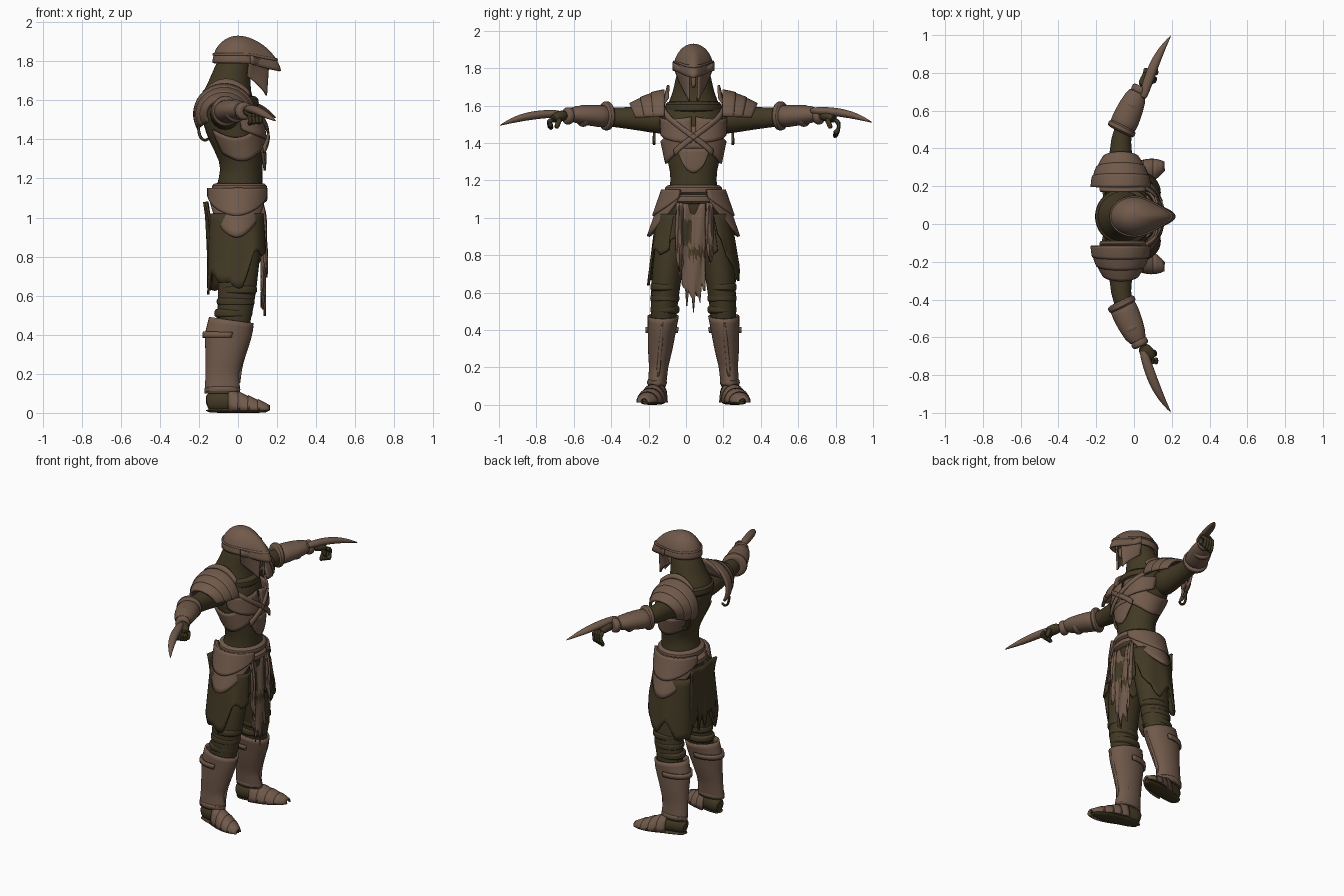
import bpy, bmesh
from math import sin, cos, pi, radians
from mathutils import Vector

if "Cube" in bpy.data.objects:
    bpy.data.objects.remove(bpy.data.objects["Cube"])


def material(name, rgb):
    m = bpy.data.materials.new(name)
    m.use_nodes = True
    col = (*rgb, 1)
    m.diffuse_color = col
    bsdf = m.node_tree.nodes["Principled BSDF"]
    bsdf.inputs["Base Color"].default_value = col
    bsdf.inputs["Roughness"].default_value = 0.8
    return m


ARMOUR = material("armour brown", (0.165, 0.102, 0.07))
CLOTH = material("cloth dark olive", (0.055, 0.041, 0.018))
MID = 0.04  # body symmetry plane in y
FORWARD, UPWARD = (1, 0, 0), (0, 0, 1)


def finish(name, bm, mat, subdivide=0, thick=0):
    bmesh.ops.remove_doubles(bm, verts=bm.verts, dist=0.0004)
    bmesh.ops.recalc_face_normals(bm, faces=bm.faces)
    me = bpy.data.meshes.new(name)
    bm.to_mesh(me)
    bm.free()
    ob = bpy.data.objects.new(name, me)
    bpy.context.collection.objects.link(ob)
    me.materials.append(mat)
    if thick:
        mod = ob.modifiers.new("thickness", 'SOLIDIFY')
        mod.thickness, mod.offset = thick, 0
    if subdivide:
        mod = ob.modifiers.new("smooth", 'SUBSURF')
        mod.levels = mod.render_levels = subdivide
    bpy.ops.object.select_all(action='DESELECT')
    ob.select_set(True)
    bpy.context.view_layer.objects.active = ob
    bpy.ops.object.shade_smooth_by_angle(angle=radians(40))
    return ob


def loft(name, mat, stations, up=FORWARD, n=16):
    """Skin elliptical sections (x, y, z, radius along up, radius across)."""
    bm = bmesh.new()
    pts = [Vector(s[:3]) for s in stations]
    last = len(pts) - 1
    rings = []
    for i, (p, s) in enumerate(zip(pts, stations)):
        t = (pts[min(i + 1, last)] - pts[max(i - 1, 0)]).normalized()
        u = Vector(up)
        u = (u - t * u.dot(t)).normalized()
        w = t.cross(u)
        angles = [2 * pi * k / n for k in range(n)]
        rings.append([bm.verts.new(p + u * s[3] * cos(a) + w * s[4] * sin(a)) for a in angles])
    for r, q in zip(rings, rings[1:]):
        for k in range(n):
            m = (k + 1) % n
            bm.faces.new((r[k], r[m], q[m], q[k]))
    bm.faces.new(rings[0])
    bm.faces.new(rings[-1])
    return finish(name, bm, mat, subdivide=1)


def ring(name, mat, centre, axis, along, across, half):
    """Rounded band around the axis."""
    centre, axis = Vector(centre), Vector(axis).normalized()
    rows = []
    for step, size in ((-1, 0.85), (-0.5, 1), (0.5, 1), (1, 0.85)):
        rows.append((*(centre + axis * half * step), along * size, across * size))
    return loft(name, mat, rows, n=20)


def plate(name, mat, f, nu, nv, thick=0.012):
    """Thin sheet through the surface f(u, v)."""
    bm = bmesh.new()
    g = [[bm.verts.new(f(i / nu, j / nv)) for j in range(nv + 1)] for i in range(nu + 1)]
    for i in range(nu):
        for j in range(nv):
            bm.faces.new((g[i][j], g[i + 1][j], g[i + 1][j + 1], g[i][j + 1]))
    return finish(name, bm, mat, thick=thick)


def tube(name, mat, pts, r):
    return loft(name, mat, [(*p, r, r) for p in pts], up=(0.3, 0.2, 0.9), n=8)


def at(table, z):
    """Interpolate rows (z, centre x, radius x, radius y)."""
    for p, q in zip(table, table[1:]):
        if z <= q[0]:
            break
    k = max(0, min(1, (z - p[0]) / (q[0] - p[0])))
    return [a + (b - a) * k for a, b in zip(p, q)][1:]


def wrap(a, z, off):
    """Point on the torso surface at an angle, pushed outwards."""
    c, rx, ry = at(TORSO, z)
    return (c + (rx + off) * cos(a), MID + (ry + off) * sin(a), z)


def jag(u, k=0):
    return 0.03 * abs(((u * 7 + k) % 1) * 2 - 1) + 0.025 * sin(u * 23 + k)


# Torso, hood and scarf
TORSO = [(0.95, 0, 0.12, 0.16), (1.1, 0, 0.13, 0.15), (1.2, 0.015, 0.11, 0.115), (1.3, 0.02, 0.11, 0.14),
         (1.42, -0.015, 0.14, 0.165), (1.53, -0.04, 0.15, 0.17), (1.6, -0.06, 0.14, 0.15), (1.66, -0.06, 0.1, 0.1)]
loft("torso", CLOTH, [(c, MID, z, a, b) for z, c, a, b in TORSO], n=20)
loft("hood", CLOTH, [(x, MID, z, r, r) for x, z, r in (
    (-0.06, 1.53, 0.16), (-0.055, 1.6, 0.145), (-0.045, 1.67, 0.11), (-0.03, 1.74, 0.1), (0, 1.88, 0.06))], n=20)
ring("scarf", CLOTH, (-0.05, MID, 1.59), UPWARD, 0.16, 0.155, 0.04)


# Helmet with pointed brim, brow band and crest
def helmet(u, v, grow=0):
    a, p = 2 * pi * u, v * pi / 2
    peak = max(0, cos(a)) ** 9
    drop = max(0, cos(a)) ** 3
    rim = 1.79 - 0.04 * drop
    reach = (0.125 + grow) * cos(a) + 0.03 * drop + 0.06 * peak * v
    return (sin(p) * reach, MID + (0.102 + grow) * sin(a) * sin(p), rim + (1.925 - rim) * cos(p))


plate("helmet", ARMOUR, helmet, 64, 14)
plate("helmet_band", ARMOUR, lambda u, v: helmet(u, 0.76 + v * 0.05, 0.007), 64, 2)
tube("helmet_crest", ARMOUR, [helmet(0.5, 0.6), helmet(0.5, 0.3)] + [helmet(0, k / 3) for k in range(4)], 0.011)
tube("nose_guard", ARMOUR, [(0.14, MID, z) for z in (1.8, 1.74, 1.69)], 0.015)
for s, side in ((1, "left"), (-1, "right")):
    plate(side + "_cheek_guard", ARMOUR, lambda u, v: (
        0.155 - 0.1 * u ** 1.3 - 0.01 * v, MID + s * (0.022 + 0.075 * u - 0.025 * u * v),
        1.79 - v * (0.165 - 0.1 * u)), 8, 8)
    plate(side + "_brow_plate", ARMOUR, lambda u, v: (
        0.165 - 0.1 * u, MID + s * (0.008 + 0.1 * u), 1.757 + 0.03 * u + v * (0.03 + 0.015 * u * u)), 6, 2)

# Chest armour, crossed straps and stomach plate
plate("chest_band", ARMOUR, lambda u, v: wrap(
    (u - 0.5) * 4.7, 1.37 - 0.08 * sin((u - 0.5) * 4.7) ** 2 + v * 0.12, 0.008), 36, 6)
for s, side in ((1, "left"), (-1, "right")):
    plate(side + "_breast_plate", ARMOUR, lambda u, v: wrap(
        s * (0.06 + u * 1.25), 1.4 + 0.05 * u * u + v * (0.14 - 0.05 * u), 0.012 + 0.016 * sin(pi * u)), 10, 6)
    plate(side + "_chest_strap", ARMOUR, lambda u, v: wrap(
        s * (1.15 - 1.75 * u), 1.58 - 0.25 * u + v * 0.035, 0.032), 16, 2)
plate("stomach_plate", ARMOUR, lambda u, v: wrap(
    (u - 0.5) * (0.8 + 0.4 * v), 1.24 + 0.05 * (2 * u - 1) ** 2 * (1 - v) + v * 0.13, 0.01), 12, 6)

# Belt and buckle
for name, z in (("lower_belt", 1.1), ("upper_belt", 1.15)):
    c, a, b = at(TORSO, z)
    ring(name, ARMOUR, (c, MID, z), UPWARD, a + 0.025, b + 0.025, 0.032)
ring("buckle", ARMOUR, (0.14, MID, 1.12), FORWARD, 0.045, 0.045, 0.02)


# Front cloth with dark patches, hanging strips and back cloth
def hanging(y, width, drop, x, seed):
    return lambda u, v: (x + 0.008 * sin(u * 9 + v * 4) - 0.02 * (1 - v) ** 3, y + (u - 0.5) * width,
                         1.08 - v * (drop - 1.6 * jag(u, seed) - drop * 0.12 * abs(2 * u - 1)))


front = plate("front_cloth", ARMOUR, hanging(MID, 0.125, 0.55, 0.13, 0), 14, 16)
front.data.materials.append(CLOTH)
for face in front.data.polygons:
    c = face.center
    if 0.86 < c.z < 1 and c.y < 0.03 or 0.79 < c.z < 0.84 and c.y > 0.01:
        face.material_index = 1
plate("right_front_strip", ARMOUR, hanging(-0.035, 0.035, 0.42, 0.14, 2), 4, 8)
plate("left_front_strip", ARMOUR, hanging(0.125, 0.035, 0.33, 0.14, 1), 4, 8)
plate("back_cloth", CLOTH, hanging(MID, 0.26, 0.42, -0.145, 3), 28, 10)

for s, side in ((1, "left"), (-1, "right")):
    def Y(d):
        return MID + s * d

    def limb(name, mat, rows, **options):
        return loft(side + "_" + name, mat, [(x, Y(d), z, a, b) for x, d, z, a, b in rows], **options)

    # Hip plates in two overlapping layers
    for name, low, off in (("under", 0.25, 0.01), ("over", 0.14, 0.02)):
        def hip(u, v):
            z = 1.15 - v * (0.04 + (low - 0.04) * sin(pi * u) ** 0.9)
            a = 0.45 + u * 2.35
            return ((0.14 + off) * cos(a), Y((0.145 + off + 0.35 * (1.15 - z)) * sin(a)), z)
        plate("%s_%s_hip_plate" % (side, name), ARMOUR, hip, 20, 8, 0.016)

    # Leg, knee folds and ragged breeches
    limb("leg", CLOTH, [(0, 0.09, 1, 0.12, 0.08), (0, 0.12, 0.85, 0.12, 0.09), (0, 0.15, 0.65, 0.1, 0.08),
                        (-0.02, 0.16, 0.47, 0.09, 0.07), (-0.08, 0.185, 0.1, 0.05, 0.04)])

    def breeches(u, v):
        a = 2 * pi * u
        z = 1.02 - v * (0.29 + 0.07 * sin(a) - 0.08 * cos(a) - 2 * jag(u, s))
        return ((0.132 + 0.012 * v) * cos(a) - 0.008, Y(0.105 + 0.025 * v + (0.09 + 0.022 * v) * sin(a)), z)
    plate(side + "_breeches", CLOTH, breeches, 56, 9)
    for i in range(3):
        ring("%s_knee_fold_%d" % (side, i), CLOTH, (-0.012 * i, Y(0.153), 0.63 - 0.06 * i), UPWARD, 0.1, 0.08, 0.028)

    # Greave: flared sheet, rear rim, shin ridge, ankle ring and stud
    GREAVE = [(0.1, -0.08, 0.085, 0.043), (0.2, -0.08, 0.08, 0.045), (0.3, -0.065, 0.095, 0.06),
              (0.4, -0.05, 0.115, 0.07), (0.5, -0.03, 0.11, 0.08)]

    def greave(a, z, off=0):
        c, rx, ry = at(GREAVE, z)
        return (c + (rx + off) * cos(a), Y(0.2 - 0.09 * (z - 0.05) + (ry + off) * sin(a)), z)
    plate(side + "_greave", ARMOUR, lambda u, v: greave(2 * pi * u, 0.1 + v * (0.375 - 0.015 * cos(2 * pi * u))), 32, 14)
    plate(side + "_greave_rim", ARMOUR, lambda u, v: greave(pi * (0.45 + 1.1 * u), 0.385 + 0.03 * v, 0.012), 20, 2)
    tube(side + "_shin_ridge", ARMOUR, [greave(0, 0.14 + 0.08 * k) for k in range(5)], 0.012)
    ring(side + "_greave_stud", ARMOUR, (-0.17, Y(0.165), 0.39), FORWARD, 0.018, 0.018, 0.018)
    ring(side + "_ankle_ring", ARMOUR, (-0.08, Y(0.195), 0.12), UPWARD, 0.094, 0.054, 0.02)

    # Boot, sole and tapering toe plates
    limb("boot", CLOTH, [(-0.165, 0.18, 0.05, 0.045, 0.035), (-0.12, 0.185, 0.06, 0.06, 0.05),
                         (-0.04, 0.2, 0.06, 0.06, 0.05), (0.06, 0.23, 0.04, 0.035, 0.055),
                         (0.16, 0.26, 0.02, 0.012, 0.015)], up=UPWARD)
    limb("sole", CLOTH, [(x, 0.22 + 0.24 * x, 0.012, 0.012, w) for x, w in (
        (-0.17, 0.04), (-0.05, 0.05), (0.06, 0.06), (0.165, 0.012))], up=UPWARD)
    for i in range(4):
        def toe(u, v):
            k = (i * 0.05 + v * 0.06) / 0.21
            w, h = 0.058 + 0.03 * k - 0.068 * k ** 3, 0.115 - 0.085 * k - 0.006 * v
            a = (u - 0.5) * pi
            return (-0.05 + 0.21 * k, Y(0.2 + 0.065 * k + w * sin(a)), 0.012 + h * cos(a) ** 0.9)
        plate("%s_toe_plate_%d" % (side, i), ARMOUR, toe, 12, 3, 0.01)

    # Arm, shoulder plates and raised collar fin
    limb("arm", CLOTH, [(x, d, 1.52 + 0.04 * d, r, r) for x, d, r in (
        (-0.06, 0.1, 0.09), (-0.07, 0.22, 0.075), (-0.07, 0.34, 0.06), (-0.07, 0.46, 0.05), (0.045, 0.7, 0.03))])
    for i in range(3):
        def shoulder(u, v):
            a = -2.1 + u * 3.6
            k = (i + 1.25 * v) / 3.25
            r = 0.152 - 0.05 * k ** 2 - 0.005 * i
            d = 0.155 + 0.185 * k - 0.035 * (1 - cos(a)) * k
            return (-0.07 + r * sin(a), Y(d), 1.53 + r * cos(a) * (0.98 - 0.15 * k))
        plate("%s_shoulder_plate_%d" % (side, i), ARMOUR, shoulder, 24, 5, 0.016)
    plate(side + "_collar_fin", ARMOUR, lambda u, v: (
        -0.06 + 0.12 * (2 * u - 1), Y(0.165 - 0.03 * v), 1.6 + v * 0.11 * (1 - 0.6 * (2 * u - 1) ** 2)), 12, 4)
    tube(side + "_back_cord", CLOTH, [(-0.17 + 0.035 * cos(a), Y(0.21), 1.46 + 0.07 * sin(a))
                                      for a in (2, 2.7, 3.4, 4.1, 4.8, 5.5)], 0.009)

    # Bracer with cuff and bands
    limb("bracer", ARMOUR, [(-0.07, 0.455, 1.54, 0.075, 0.065), (-0.045, 0.51, 1.545, 0.075, 0.06),
                            (-0.015, 0.58, 1.55, 0.07, 0.055), (0.03, 0.68, 1.555, 0.05, 0.04)])
    for name, x, d, r in (("elbow_cuff", -0.065, 0.465, 0.08), ("bracer_band", -0.012, 0.59, 0.06),
                          ("wrist_band", 0.03, 0.67, 0.047)):
        ring(side + "_" + name, ARMOUR, (x, Y(d), 1.545), (1, s * 2, 0), r, r, 0.022)

    # Hand with curled fingers; the left hand hangs lower
    low = 1.425 if s > 0 else 1.475
    limb("palm", CLOTH, [(0.04, 0.68, 1.55, 0.03, 0.03), (0.07, 0.72, 1.543, 0.04, 0.03), (0.09, 0.76, 1.525, 0.04, 0.026)])
    for i in range(4):
        x = 0.062 + i * 0.018
        tube("%s_finger_%d" % (side, i), CLOTH, [(x, Y(0.745), 1.53), (x, Y(0.782), 1.51),
             (x, Y(0.775), (1.51 + low) / 2), (x, Y(0.75), low + 0.008 * i)], 0.016)
    tube(side + "_thumb", CLOTH, [(0.1, Y(0.71), 1.535), (0.11, Y(0.725), 1.505), (0.11, Y(0.735), 1.475)], 0.015)

    # Curved blade reaching past the hand, swept by a power curve
    blade = []
    for k in [i / 7 for i in range(8)]:
        w = 0.028 * max(0.06, 1 - abs(1.6 * k - 0.6) ** 2.5)
        blade.append((0.045 + 0.1 * k + 0.052 * k ** 3, s * (0.66 + 0.34 * k), 1.565 - 0.065 * k ** 2.5 + 0.008 * s, w, 0.85 * w))
    loft(side + "_blade", ARMOUR, blade, n=10)
